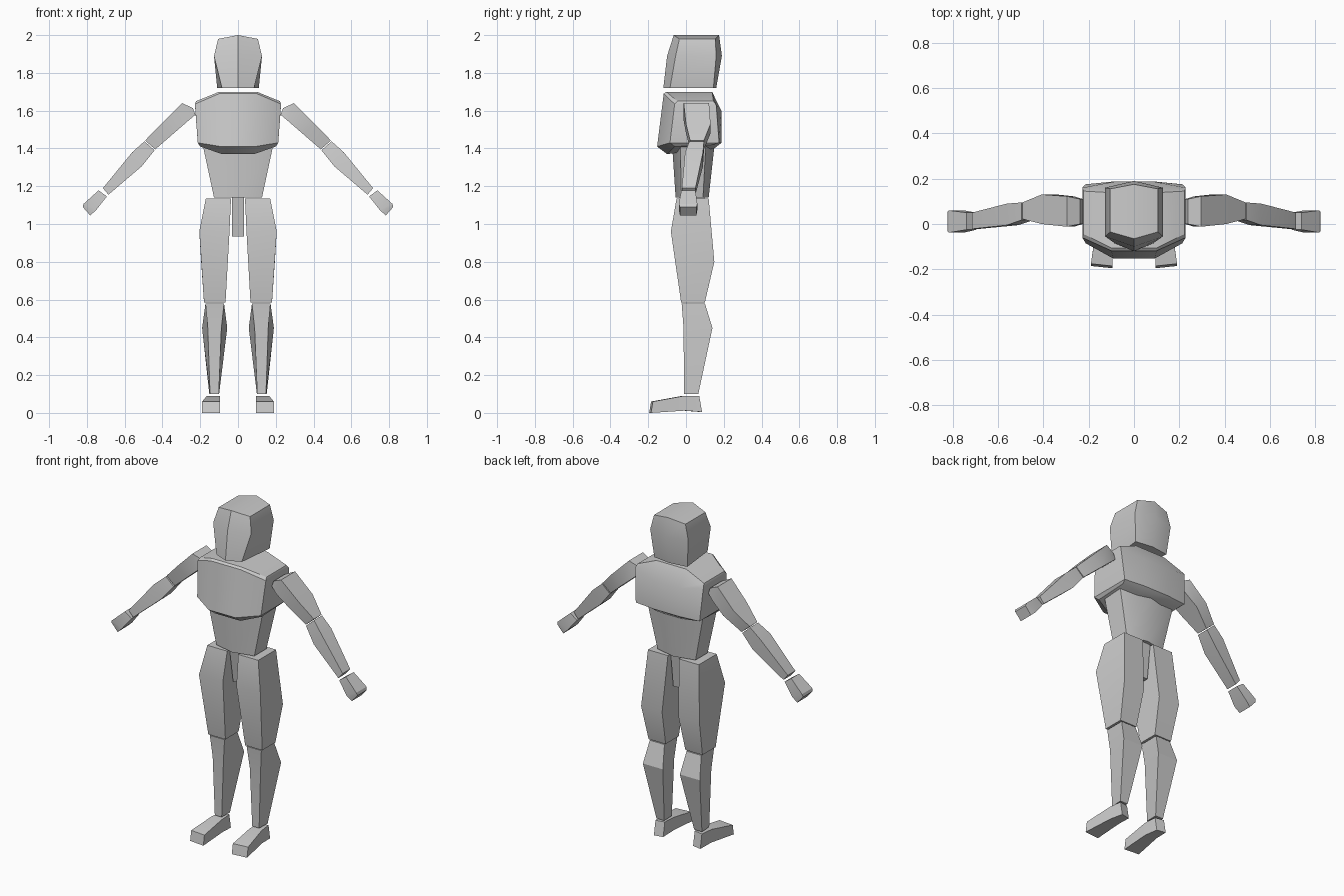
import bpy, bmesh
from math import radians

if "Cube" in bpy.data.objects:
    bpy.data.objects.remove(bpy.data.objects["Cube"])


def loft(name, rings, mirror=False):
    """Skin a stack of matching closed rings, cap both ends with strips."""
    bm = bmesh.new()
    loops = [[bm.verts.new(p) for p in r] for r in rings]
    n = len(rings[0])
    for a, b in zip(loops, loops[1:]):
        for i in range(n):
            j = (i + 1) % n
            bm.faces.new((a[i], a[j], b[j], b[i]))
    for r in (loops[0], loops[-1]):
        for i in range(n // 2 - 1):
            bm.faces.new((r[i], r[i + 1], r[n - 2 - i], r[n - 1 - i]))
    bmesh.ops.recalc_face_normals(bm, faces=bm.faces)
    me = bpy.data.meshes.new(name)
    bm.to_mesh(me)
    bm.free()
    ob = bpy.data.objects.new(name, me)
    bpy.context.collection.objects.link(ob)
    if mirror:
        m = ob.modifiers.new("mirror", 'MIRROR')
        m.use_mirror_merge = False
    bpy.ops.object.select_all(action='DESELECT')
    ob.select_set(True)
    bpy.context.view_layer.objects.active = ob
    bpy.ops.object.shade_smooth_by_angle(angle=radians(28))
    return ob


def flip(p):
    return (-p[0], p[1], p[2])


def sym(back, front):
    """Symmetric ring from +x half points, both lists outside to centre."""
    b = back + [flip(p) for p in reversed(back) if p[0]]
    f = front + [flip(p) for p in reversed(front) if p[0]]
    return b + f[::-1]


def six(z, zc, fx, fy, f0, bx, by, b0):
    return sym([(bx, by, z), (0, b0, zc)], [(fx, fy, z), (0, f0, zc)])


# head
loft("head", [
    six(1.72, 1.72, .085, -.085, -.12, .11, .145, .16),
    six(1.89, 1.89, .127, -.055, -.10, .127, .16, .19),
    six(1.98, 2.0, .105, -.035, -.065, .105, .155, .175)])

# chest: back corner, back inner / front corner, front inner
loft("chest", [
    sym([(.20, .145, 1.42), (.085, .15, 1.40)], [(.20, -.06, 1.41), (.085, -.10, 1.37)]),
    sym([(.213, .175, 1.43), (.085, .188, 1.43)], [(.213, -.085, 1.43), (.09, -.153, 1.41)]),
    sym([(.228, .16, 1.63), (.085, .187, 1.60)], [(.228, -.06, 1.635), (.10, -.118, 1.69)]),
    sym([(.222, .145, 1.65), (.10, .138, 1.70)], [(.222, -.045, 1.65), (.10, -.105, 1.70)])])

# abdomen and groin
loft("abdomen", [
    six(1.14, 1.14, .127, -.025, -.055, .127, .09, .12),
    six(1.42, 1.41, .187, -.03, -.073, .187, .105, .15)])


def box(x0, x1, y0, y1, z):
    return [(x0, y0, z), (x1, y0, z), (x1, y1, z), (x0, y1, z)]


loft("groin", [box(-.033, .033, .0, .075, .935), box(-.033, .033, -.035, .10, 1.15)])

# thighs, with front bulge higher than back bulge
loft("thigh", [
    box(.066, .18, -.026, .10, .585),
    [(.045, -.08, .96), (.205, -.08, .96), (.195, .15, .80), (.055, .15, .80)],
    box(.037, .17, -.05, .12, 1.135)], True)

# shins, wider at the calf
loft("shin", [
    [(.102, -.01, .10), (.148, -.01, .10), (.152, .065, .10), (.10, .065, .10)],
    [(.088, -.013, .45), (.16, -.013, .45), (.19, .14, .45), (.057, .14, .45)],
    box(.074, .172, -.023, .10, .58)], True)


def foot_ring(x0, x1, y0, y1, z0, z1):
    return [(x0, y0, z0), (x1, y0 + .01, z0), (x1, y1 + .01, z1), (x0, y1, z1)]


# feet
loft("foot", [
    foot_ring(.10, .155, .075, .06, .005, .09),
    foot_ring(.095, .165, -.015, -.02, .012, .09),
    foot_ring(.095, .19, -.195, -.185, .0, .06)], True)


def arm_ring(upper, lower, y0, y1):
    (ux, uz), (lx, lz) = upper, lower
    return [(ux, y0, uz), (ux, y1, uz), (lx, y1, lz), (lx, y0, lz)]


# upper arms
loft("upper_arm", [
    arm_ring((.238, 1.613), (.226, 1.578), .0, .11),
    arm_ring((.296, 1.64), (.265, 1.545), -.012, .122),
    arm_ring((.407, 1.53), (.34, 1.48), .0, .13),
    arm_ring((.492, 1.442), (.438, 1.395), .022, .095)], True)

# forearms
loft("forearm", [
    arm_ring((.495, 1.438), (.442, 1.39), .018, .095),
    arm_ring((.56, 1.38), (.51, 1.305), -.005, .09),
    arm_ring((.715, 1.19), (.686, 1.155), -.022, .05)], True)

# hands
loft("hand", [
    arm_ring((.738, 1.178), (.694, 1.146), -.025, .05),
    arm_ring((.817, 1.107), (.75, 1.075), -.038, .06),
    arm_ring((.822, 1.09), (.782, 1.045), -.032, .055)], True)
